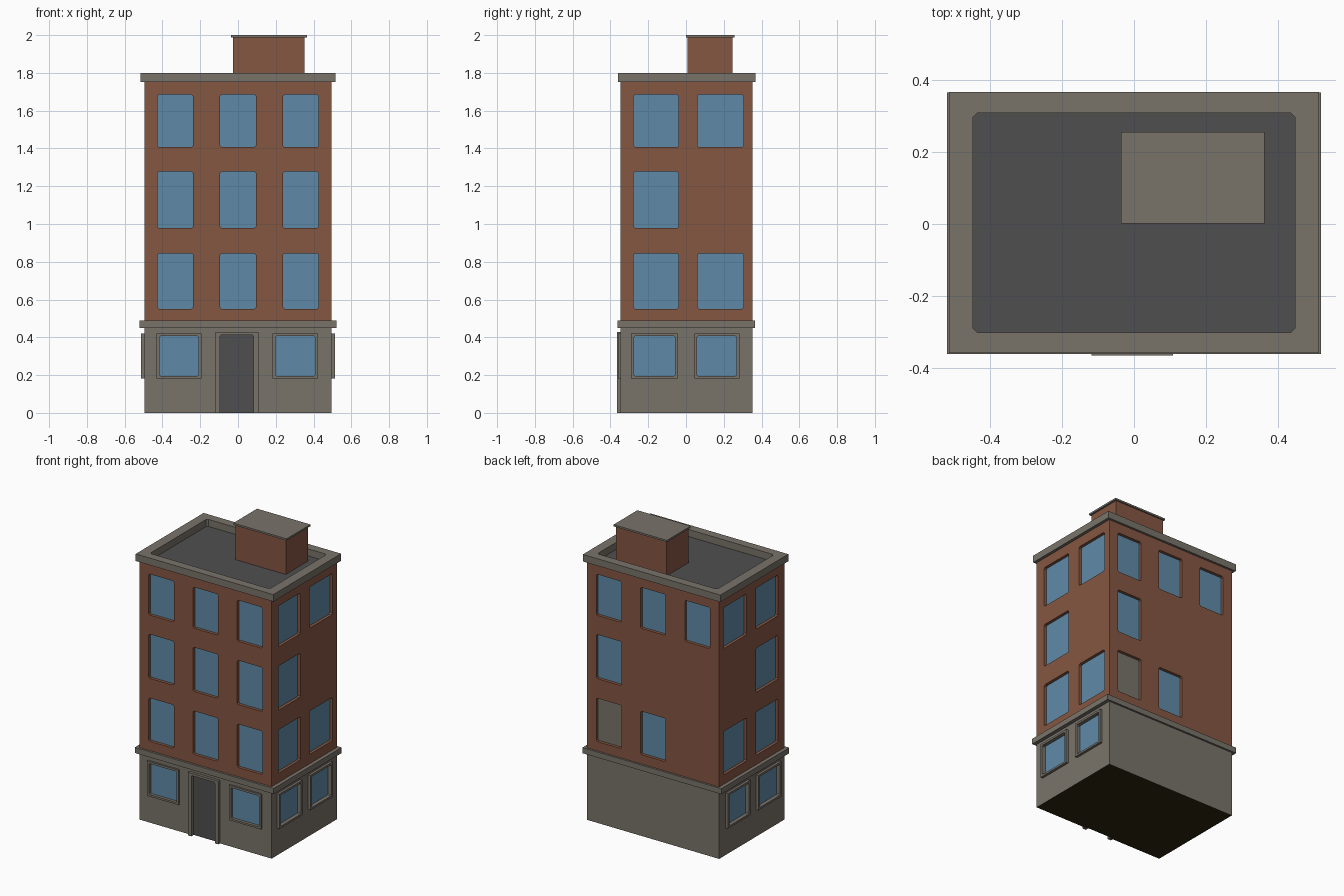
import bpy, bmesh
from mathutils import Vector

if "Cube" in bpy.data.objects:
    bpy.data.objects.remove(bpy.data.objects["Cube"])


def mat(name, r, g, b):
    lin = [((c / 255 + 0.055) / 1.055) ** 2.4 for c in (r, g, b)]
    m = bpy.data.materials.new(name)
    m.diffuse_color = (*lin, 1)
    m.use_nodes = True
    m.node_tree.nodes["Principled BSDF"].inputs["Base Color"].default_value = m.diffuse_color
    return m


BRICK = mat("brick", 133, 87, 66)
STONE = mat("grey stone", 121, 115, 106)
GLASS = mat("blue glass", 95, 138, 167)
DARK = mat("dark grey", 79, 79, 79)
UNDER = mat("dark underside", 45, 36, 14)

# Body plan: half width, front and back
HX, FY, BY = 0.496, -0.348, 0.353
ROOF = 1.752


def boxes(name, bounds, mats, bevel=0):
    """One object from (x0,x1,y0,y1,z0,z1) boxes; bevel = (offset, axis per box)."""
    bm = bmesh.new()
    for b in bounds:
        lo, hi = Vector(b[0:6:2]), Vector(b[1:6:2])
        vs = bmesh.ops.create_cube(bm, size=1)["verts"]
        for v in vs:
            v.co = (lo + hi) / 2 + v.co * (hi - lo)
        if bevel:
            axis = b[6]
            es = {e for v in vs for e in v.link_edges
                  if abs((e.verts[0].co - e.verts[1].co).normalized()[axis]) > 0.9}
            bmesh.ops.bevel(bm, geom=list(es), offset=bevel, segments=1, affect='EDGES')
    bmesh.ops.recalc_face_normals(bm, faces=bm.faces[:])
    me = bpy.data.meshes.new(name)
    bm.to_mesh(me)
    bm.free()
    for m in mats:
        me.materials.append(m)
    ob = bpy.data.objects.new(name, me)
    bpy.context.collection.objects.link(ob)
    return ob


def on_wall(side, u0, u1, z0, z1, depth, out):
    """Box straddling a wall: depth inward, out outward."""
    if side == "front":
        return (u0, u1, FY - out, FY + depth, z0, z1, 1)
    if side == "back":
        return (u0, u1, BY - depth, BY + out, z0, z1, 1)
    if side == "right":
        return (HX - depth, HX + out, u0, u1, z0, z1, 0)
    return (-HX - out, -HX + depth, u0, u1, z0, z1, 0)


def cut(obs, bounds, bevel):
    cutter = boxes("opening_cutter", bounds, [], bevel)
    cutter.hide_render = True
    for ob in obs:
        mod = ob.modifiers.new("openings", 'BOOLEAN')
        mod.operation, mod.solver, mod.object = 'DIFFERENCE', 'EXACT', cutter
        bpy.context.view_layer.objects.active = ob
        bpy.ops.object.modifier_apply(modifier=mod.name)
    bpy.data.objects.remove(cutter)


def recessed(p, depth):
    """True for a pane: a vertical face lying at the given depth inside a wall."""
    n, c = p.normal, p.center
    for nn, dist in ((-n.y, c.y - FY), (n.y, BY - c.y), (n.x, HX - c.x), (-n.x, HX + c.x)):
        if nn > 0.9 and abs(dist - depth) < 0.002:
            return True
    return False


# Brick upper storeys with recessed windows
ROWS = [(0.551, 0.845), (0.978, 1.277), (1.407, 1.685)]
COLS = [(-0.426, -0.238), (-0.094, 0.094), (0.238, 0.426)]
SIDE = [(-0.277, -0.040), (0.060, 0.304)]
D = 0.02
wins = []
for r, (z0, z1) in enumerate(ROWS):
    wins += [on_wall("front", *c, z0, z1, D, 0.05) for c in COLS]
    back = [COLS[1:], COLS[2:], COLS][r]
    wins += [on_wall("back", *c, z0, z1, D, 0.05) for c in back]
    for s in ("left", "right"):
        wins += [on_wall(s, *c, z0, z1, D, 0.05) for c in (SIDE[:1] if r == 1 else SIDE)]

upper = boxes("brick_storeys", [(-HX, HX, FY, BY, 0.46, ROOF)], [BRICK, GLASS, STONE, DARK])
cut([upper], wins, 0.008)
for p in upper.data.polygons:
    p.material_index = 0
    if p.normal.z > 0.9 and p.center.z > ROOF - 0.01:
        p.material_index = 3                      # flat roof
    elif recessed(p, D):
        blocked = p.normal.y > 0.9 and p.center.x > 0.2 and p.center.z < 0.9
        p.material_index = 2 if blocked else 1    # one blocked back window

# Stone ground floor, with framed windows and door
GLZ, DB = (0.196, 0.406), 0.008
holes, frames = [], []
ground = [("front", -0.416, -0.209), ("front", 0.198, 0.409)]
for s in ("left", "right"):
    ground += [(s, -0.275, -0.058), (s, 0.059, 0.268)]
for s, a, b in ground:
    holes.append(on_wall(s, a, b, *GLZ, DB, 0.05))
    out = 0.012 if s == "front" else 0.017
    frames.append(on_wall(s, a - 0.015, b + 0.015, 0.183, 0.42, 0, out)[:6])
holes.append(on_wall("front", -0.094, 0.083, -0.1, 0.412, DB, 0.05))
door_frame = on_wall("front", -0.119, 0.109, 0, 0.429, 0, 0.018)[:6]

base = boxes("stone_ground_floor", [(-HX, HX, FY, BY, 0, 0.47)], [STONE, GLASS, DARK, UNDER])
trim = boxes("window_frames", frames, [STONE])
surround = boxes("door_frame", [door_frame], [STONE])
cut([base, trim, surround], holes, 0.006)
for p in base.data.polygons:
    p.material_index = 0
    if p.normal.z < -0.9 and p.center.z < 0.01:
        p.material_index = 3
    elif recessed(p, DB):
        is_door = p.normal.y < -0.9 and abs(p.center.x) < 0.1
        p.material_index = 2 if is_door else 1

# Stone band between ground floor and brick
boxes("stone_band", [(-0.521, 0.521, -0.362, 0.366, 0.45, 0.488)], [STONE])

# Cornice and parapet ring around the flat roof
cornice = boxes("cornice", [(-0.516, 0.516, -0.359, 0.368, ROOF, 1.8)], [STONE])
cut([cornice], [(-0.449, 0.449, -0.302, 0.309, 1.6, 1.9, 2)], 0.012)

# Roof access hut with its cap
boxes("roof_hut", [(-0.026, 0.352, 0.009, 0.247, ROOF - 0.02, 1.99)], [BRICK])
boxes("roof_hut_cap", [(-0.036, 0.364, 0.001, 0.256, 1.988, 2.0)], [STONE])
